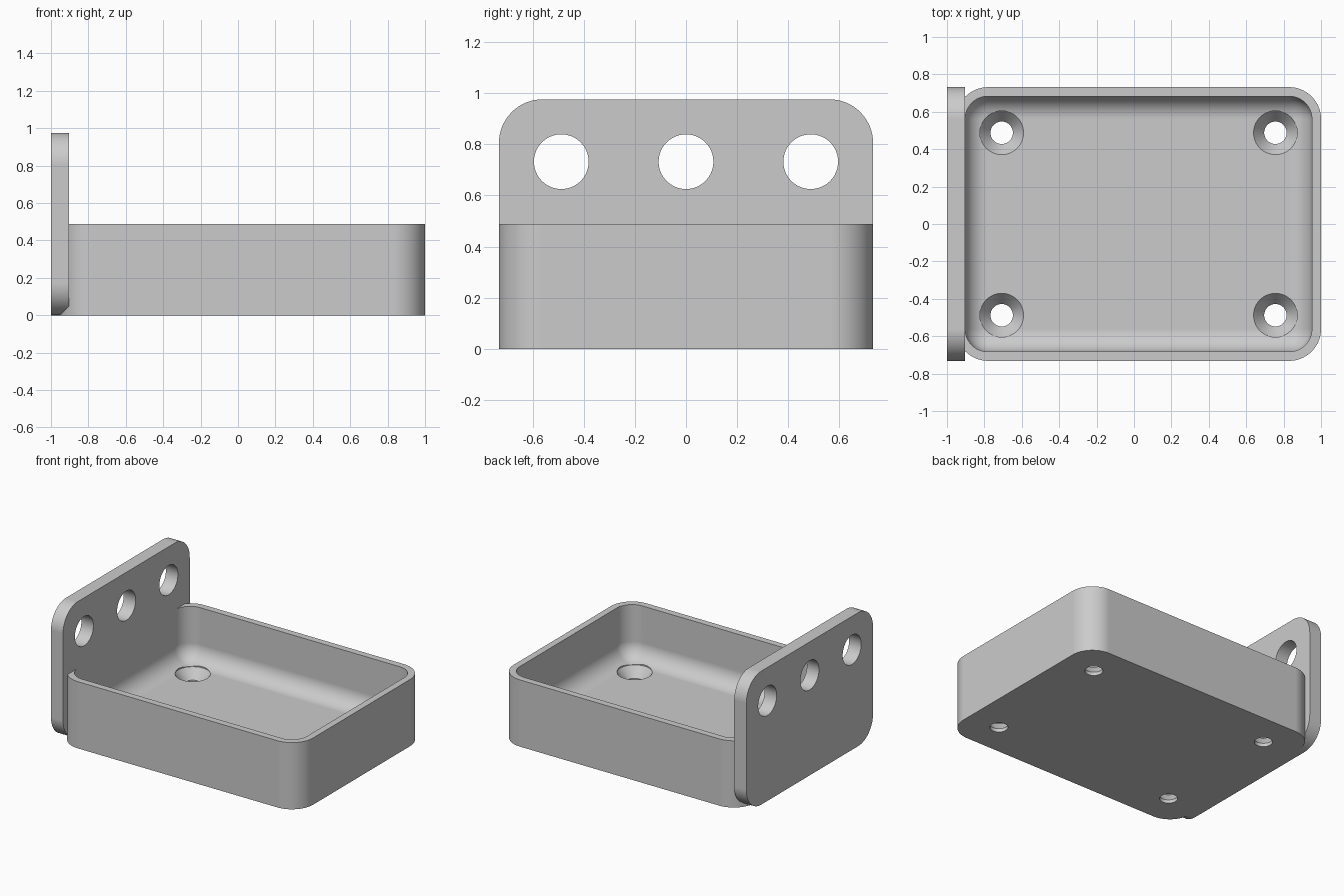
import bpy
import bmesh
import math
from mathutils import Matrix, Vector

if "Cube" in bpy.data.objects:
    bpy.data.objects.remove(bpy.data.objects["Cube"], do_unlink=True)

U = 2 / 41            # one design unit; the model is 41 units long
OUTER_R = 3.5 * U     # corner radius of tray and plate
INNER_R = 2.5 * U     # corner and floor fillet radius of the hollow
FLOOR = 2 * U         # floor thickness
TRAY_X = U / 2        # tray centre along x
PLATE_FACE = -1 + 2 * U

grey = bpy.data.materials.new("light_grey")
grey.use_nodes = True
grey.diffuse_color = (0.6, 0.6, 0.6, 1)
grey.node_tree.nodes["Principled BSDF"].inputs["Base Color"].default_value = (0.6, 0.6, 0.6, 1)


def finish(name, bm):
    bmesh.ops.recalc_face_normals(bm, faces=bm.faces)
    mesh = bpy.data.meshes.new(name)
    bm.to_mesh(mesh)
    bm.free()
    mesh.materials.append(grey)
    obj = bpy.data.objects.new(name, mesh)
    bpy.context.collection.objects.link(obj)
    return obj


def rounded_box(name, low, high, radius, axis=None):
    """Box with edges along one axis rounded, or every edge if axis is None."""
    low, high = Vector(low), Vector(high)
    bm = bmesh.new()
    bmesh.ops.create_cube(bm, size=1)
    bmesh.ops.scale(bm, vec=high - low, verts=bm.verts)
    bmesh.ops.translate(bm, vec=(low + high) / 2, verts=bm.verts)
    edges = [e for e in bm.edges if axis is None
             or abs((e.verts[0].co - e.verts[1].co).normalized()[axis]) > 0.9]
    bmesh.ops.bevel(bm, geom=edges, offset=radius, offset_type='OFFSET',
                    segments=16, profile=0.5, affect='EDGES')
    return finish(name, bm)


def turned(name, profile, matrix):
    """Solid of revolution about local z from (radius, height) rings."""
    bm = bmesh.new()
    n = 64
    rings = [[bm.verts.new((r * math.cos(math.tau * i / n), r * math.sin(math.tau * i / n), z))
              for i in range(n)] for r, z in profile]
    for a, b in zip(rings, rings[1:]):
        for i in range(n):
            j = (i + 1) % n
            bm.faces.new((a[i], a[j], b[j], b[i]))
    bm.faces.new(rings[0][::-1])
    bm.faces.new(rings[-1])
    bmesh.ops.transform(bm, matrix=matrix, verts=bm.verts)
    return finish(name, bm)


def combine(target, tool, operation):
    mod = target.modifiers.new(tool.name, 'BOOLEAN')
    mod.operation = operation
    mod.solver = 'EXACT'
    mod.object = tool
    bpy.context.view_layer.objects.active = target
    bpy.ops.object.modifier_apply(modifier=mod.name)
    bpy.data.objects.remove(tool, do_unlink=True)


# Tray body
bracket = rounded_box("tray_with_mounting_plate", (TRAY_X - 20 * U, -15 * U, 0),
                      (1, 15 * U, 10 * U), OUTER_R, axis=2)

# Hollow with filleted floor and corners, its end wall just behind the plate face
hollow = rounded_box("hollow", (PLATE_FACE - 0.0005, -14 * U, FLOOR),
                     (1 - U, 14 * U, 16 * U), INNER_R)
combine(bracket, hollow, 'DIFFERENCE')

# Upright mounting plate
plate = rounded_box("mounting_plate", (-1, -15 * U, 0), (PLATE_FACE, 15 * U, 20 * U),
                    OUTER_R, axis=0)
combine(bracket, plate, 'UNION')

# Countersunk screw holes in the floor
screw = [(0.06, -0.1), (0.06, 0.025), (0.117, FLOOR - 0.001), (0.117, 0.3)]
for sx in (-1, 1):
    for sy in (-1, 1):
        spot = Matrix.Translation((TRAY_X + sx * 15 * U, sy * 10 * U, 0))
        combine(bracket, turned("screw_hole", screw, spot), 'DIFFERENCE')

# Three round holes through the plate
for k in (-1, 0, 1):
    spot = Matrix.Translation((-0.95, k * 10 * U, 15 * U)) @ Matrix.Rotation(math.pi / 2, 4, 'Y')
    combine(bracket, turned("plate_hole", [(0.107, -0.1), (0.107, 0.1)], spot), 'DIFFERENCE')

# Smooth curves, crisp edges, clean flats
bpy.ops.object.select_all(action='DESELECT')
bracket.select_set(True)
bpy.context.view_layer.objects.active = bracket
bpy.ops.object.shade_smooth_by_angle(angle=math.radians(30))
bracket.modifiers.new("clean_flats", 'WEIGHTED_NORMAL').keep_sharp = True
